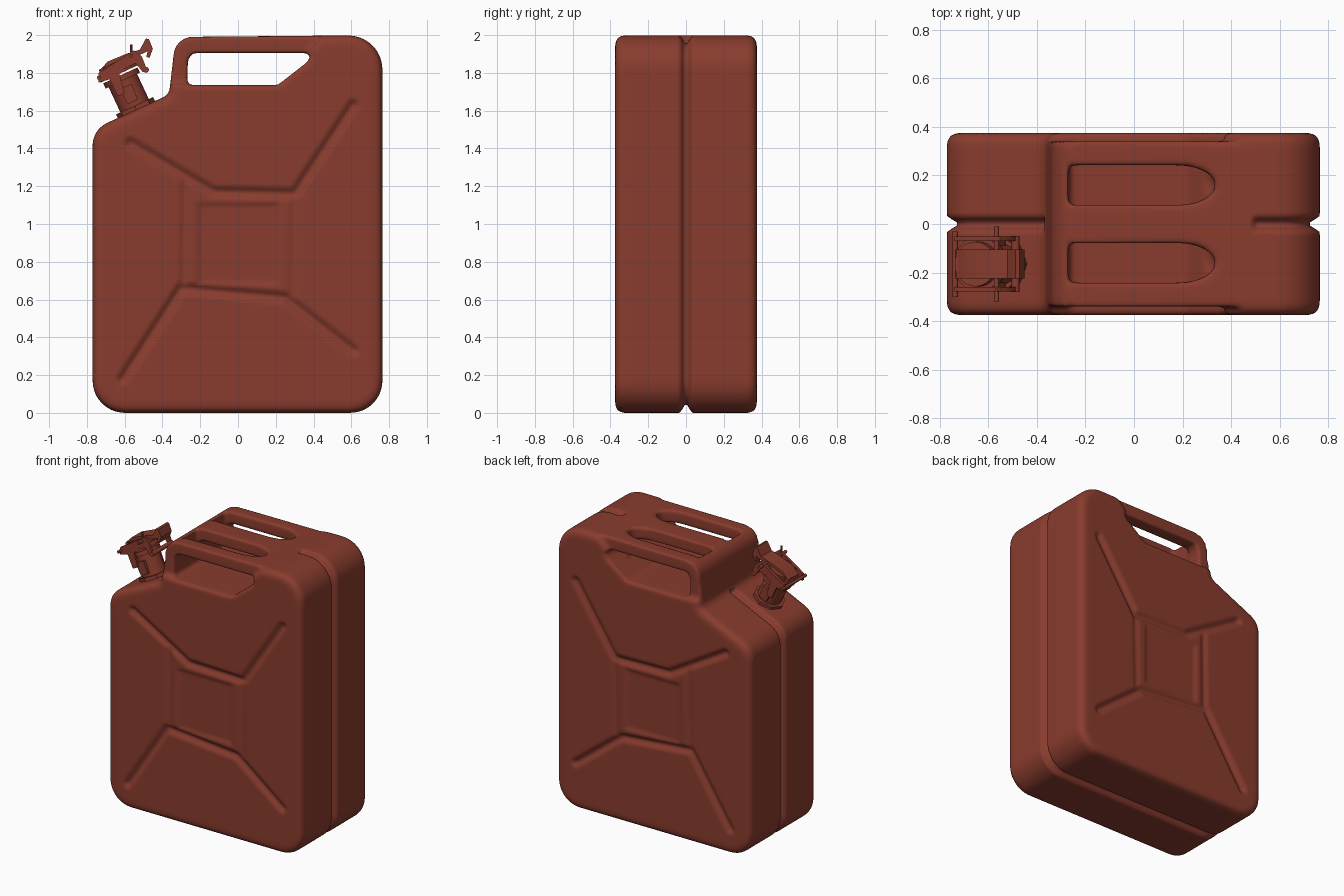
import bpy, bmesh, math
from mathutils import Vector, Matrix

if "Cube" in bpy.data.objects:
    bpy.data.objects.remove(bpy.data.objects["Cube"])

paint = bpy.data.materials.new("rust_red_paint")
paint.diffuse_color = (0.25, 0.045, 0.027, 1)
paint.use_nodes = True
paint.node_tree.nodes["Principled BSDF"].inputs["Base Color"].default_value = paint.diffuse_color


def add(name, bm, matrix=Matrix()):
    bmesh.ops.recalc_face_normals(bm, faces=bm.faces[:])
    me = bpy.data.meshes.new(name)
    bm.to_mesh(me)
    bm.free()
    me.transform(matrix)
    me.materials.append(paint)
    ob = bpy.data.objects.new(name, me)
    bpy.context.collection.objects.link(ob)
    return ob


def prism(name, pts, a, b, axis="Y", matrix=Matrix()):
    """Extrude a 2D outline between a and b along Y (outline in xz) or Z (outline in xy)."""
    bm = bmesh.new()
    place = (lambda p, t: (p[0], t, p[1])) if axis == "Y" else (lambda p, t: (p[0], p[1], t))
    lo = [bm.verts.new(place(p, a)) for p in pts]
    hi = [bm.verts.new(place(p, b)) for p in pts]
    bm.faces.new(lo)
    bm.faces.new(hi[::-1])
    for i in range(len(pts)):
        j = (i + 1) % len(pts)
        bm.faces.new((lo[i], hi[i], hi[j], lo[j]))
    return add(name, bm, matrix)


def rounded(corners, seg=8):
    """Outline with each corner (x, z, radius) replaced by a fillet."""
    out = []
    for i, (x, z, r) in enumerate(corners):
        p = Vector((x, z))
        d0 = (Vector(corners[i - 1][:2]) - p).normalized()
        d1 = (Vector(corners[(i + 1) % len(corners)][:2]) - p).normalized()
        half = d0.angle(d1) / 2
        t = r / math.tan(half)
        centre = p + (d0 + d1).normalized() * r / math.sin(half)
        s, e = (p + d0 * t - centre).normalized(), (p + d1 * t - centre).normalized()
        for k in range(seg + 1):
            out.append(centre + s.slerp(e, k / seg) * r)
    return out


# Body block with the handle silhouette
body = prism("can_body", rounded([
    (-0.77, 0.0, 0.17), (0.765, 0.0, 0.17), (0.765, 2.0, 0.18),
    (-0.33, 1.99, 0.10), (-0.365, 1.685, 0.05), (-0.77, 1.50, 0.13)]), -0.375, 0.375)
bev = body.modifiers.new("edge_round", "BEVEL")
bev.width, bev.segments, bev.angle_limit = 0.045, 4, math.radians(60)
bev.use_clamp_overlap = False

# Cutters: hand tunnel, two slots between the bars, narrowed handle sides
cutters = [prism("tunnel_cutter", [(-0.27, 1.735), (0.21, 1.735), (0.37, 1.86),
                                   (0.39, 1.905), (-0.24, 1.905), (-0.265, 1.87)], -0.5, 0.5)]
for s in (-1, 1):
    slot = [(-0.271, s * 0.078), (-0.271, s * 0.242)]
    slot += [(0.18 + 0.155 * math.cos(t), s * (0.16 + 0.082 * math.sin(t)))
             for t in [math.pi / 2 - math.pi * k / 12 for k in range(13)]]
    cutters.append(prism("slot_cutter", slot, 1.80, 2.1, "Z"))
    cutters.append(prism("side_cutter", [(-0.5, 1.738), (0.22, 1.745), (0.50, 2.05), (-0.5, 2.05)],
                         s * 0.34, s * 0.5))
for c in cutters:
    c.hide_render = True
    m = body.modifiers.new("cut", "BOOLEAN")
    m.operation, m.solver, m.object = "DIFFERENCE", "EXACT", c

# Blend everything into one soft pressed-metal skin
rm = body.modifiers.new("skin", "REMESH")
rm.mode, rm.voxel_size = "VOXEL", 0.013
sm = body.modifiers.new("soften", "SMOOTH")
sm.factor, sm.iterations = 0.5, 6
dg = bpy.context.evaluated_depsgraph_get()
skin = bpy.data.meshes.new_from_object(body.evaluated_get(dg))
body.modifiers.clear()
body.data = skin
for c in cutters:
    bpy.data.objects.remove(c)

# Pressed grooves on both broad faces: (polyline, depth, half width)
grooves = [
    ([(-0.57, 1.43), (-0.13, 1.17), (0.30, 1.16), (0.61, 1.63)], 0.022, 0.04),
    ([(-0.61, 0.18), (-0.30, 0.66), (0.25, 0.61), (0.61, 0.33)], 0.022, 0.04),
    ([(-0.285, 0.68), (-0.28, 1.24)], 0.012, 0.035),
    ([(0.29, 0.62), (0.30, 1.14)], 0.008, 0.035),
]


def seg_dist(p, a, b):
    a, b = Vector(a), Vector(b)
    t = max(0, min(1, (p - a).dot(b - a) / (b - a).length_squared))
    return (p - a - (b - a) * t).length


def ramp(t):
    t = max(0, min(1, t))
    return t * t * (3 - 2 * t)


bm = bmesh.new()
bm.from_mesh(skin)
bm.normal_update()
moves = []
for v in bm.verts:
    x, y, z = v.co
    if abs(y) > 0.35 and 0.1 < z < 1.7 and abs(x) < 0.7:
        p = Vector((x, z))
        dent = 0
        for line, depth, w in grooves:
            d = min(seg_dist(p, a, b) for a, b in zip(line, line[1:]))
            dent = max(dent, depth * ramp(1 - d / w))
        # recessed centre square
        edge = max(abs(x), abs(z - 0.895))
        dent = max(dent, 0.010 * ramp((0.225 - edge) / 0.03))
        moves.append((v, Vector((0, -math.copysign(dent, y), 0))))
    # welded seam running round the rim, except over the handle
    elif abs(y) < 0.034 and not (-0.37 < x < 0.5 and z > 1.6):
        n = Vector((v.normal.x, 0, v.normal.z)).normalized()
        moves.append((v, -n * 0.045 * ramp(1 - abs(y) / 0.036)))
for v, d in moves:
    v.co += d
for f in bm.faces:
    f.smooth = True
bm.to_mesh(skin)
bm.free()

# Spout, tilted to stand square on the sloped shoulder
tilt = Matrix.Translation((-0.54, -0.165, 1.61)) @ Matrix.Rotation(math.radians(-25), 4, "Y")


def drum(name, r, a, b, n=32, local=Matrix(), frame=tilt):
    bm = bmesh.new()
    bmesh.ops.create_cone(bm, cap_ends=True, segments=n, radius1=r, radius2=r, depth=b - a,
                          matrix=Matrix.Translation((0, 0, (a + b) / 2)))
    return add(name, bm, frame @ local)


def cross_pin(name, u, w, half, r=0.011):
    return drum(name, r, -half, half, 12,
                Matrix.Translation((u, 0, w)) @ Matrix.Rotation(math.pi / 2, 4, "X"))


drum("spout_flange", 0.108, -0.03, 0.018, 8)
drum("spout_neck", 0.083, -0.06, 0.18)
drum("spout_collar", 0.100, 0.165, 0.195)
drum("cap_disc", 0.112, 0.205, 0.235)
drum("cap_crown", 0.092, 0.235, 0.270)
# Locking lever arched over the cap
prism("cap_lever", [(-0.11, 0.225), (-0.09, 0.265), (-0.03, 0.29), (0.08, 0.285), (0.15, 0.275),
                    (0.205, 0.315), (0.218, 0.305), (0.215, 0.25), (0.18, 0.215), (0.165, 0.225),
                    (0.185, 0.25), (0.14, 0.25), (0.08, 0.262), (-0.03, 0.266), (-0.07, 0.25),
                    (-0.09, 0.22)], -0.06, 0.06, matrix=tilt)
# Side straps and their clamp feet
for s in (-1, 1):
    prism("cap_strap", [(-0.12, 0.21), (-0.10, 0.255), (0.12, 0.285), (0.145, 0.24), (0.14, 0.16),
                        (0.115, 0.16), (0.10, 0.22), (0.0, 0.215), (-0.02, 0.10), (-0.06, 0.10),
                        (-0.06, 0.20)], s * 0.095, s * 0.113, matrix=tilt)
    prism("neck_lug", [(-0.03, 0.04), (0.03, 0.04), (0.035, 0.13), (-0.035, 0.13)],
          s * 0.07, s * 0.098, matrix=tilt)
cross_pin("hinge_pin", -0.108, 0.232, 0.135)
cross_pin("lever_pin", 0.095, 0.265, 0.155)
cross_pin("latch_pin", 0.135, 0.165, 0.115, 0.016)
# Small upright locking pin
drum("locking_pin", 0.007, 1.84, 1.95, 10, frame=Matrix.Translation((-0.565, -0.27, 0)))

# Smooth shading with crisp edges on the metal fittings
for ob in bpy.context.collection.objects:
    ob.select_set(ob is not body)
    if ob is not body:
        bpy.context.view_layer.objects.active = ob
bpy.ops.object.shade_smooth_by_angle(angle=math.radians(35))
